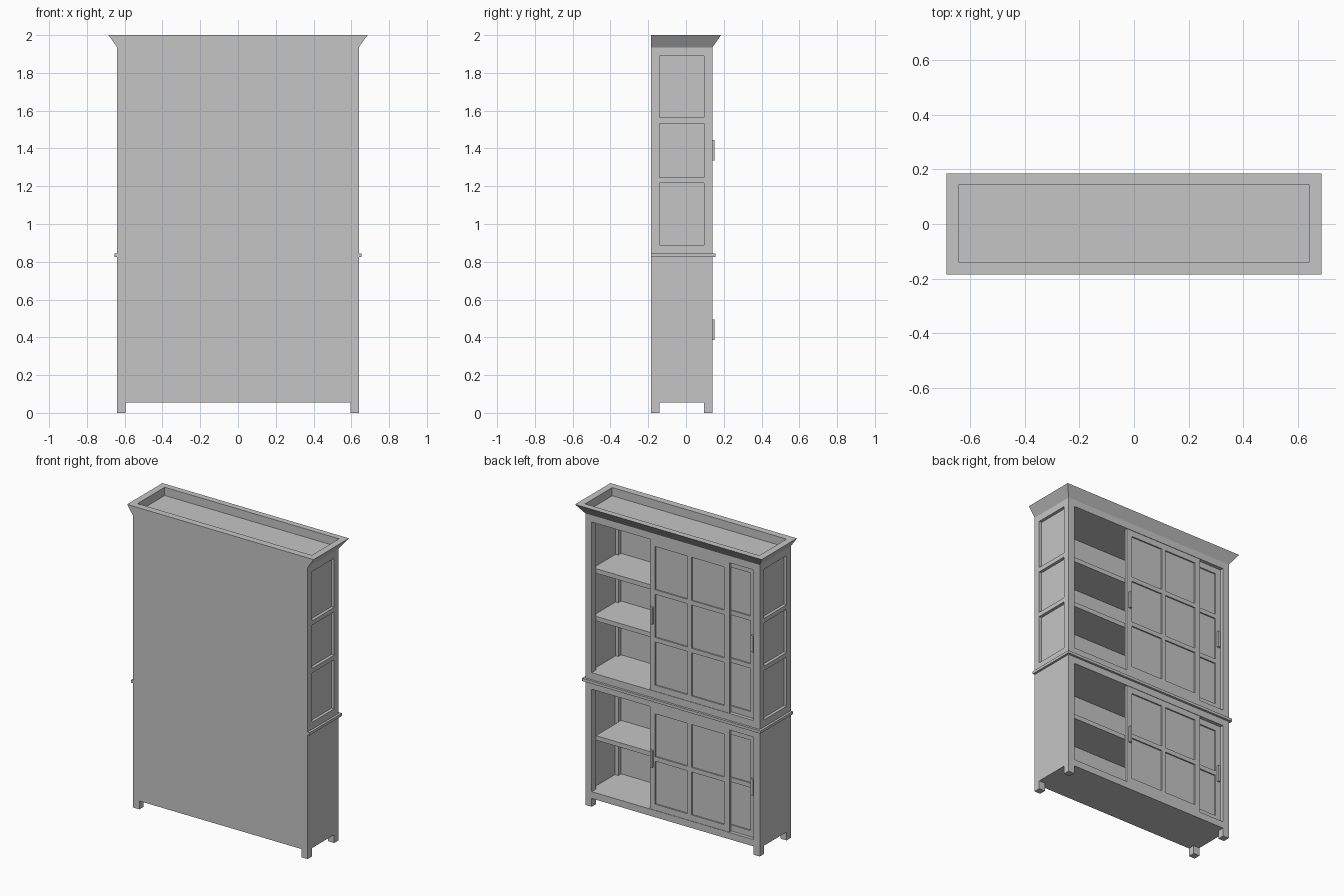
import bpy
import bmesh

if "Cube" in bpy.data.objects:
    bpy.data.objects.remove(bpy.data.objects["Cube"], do_unlink=True)

grey = bpy.data.materials.new("plain grey")
grey.use_nodes = True
grey.diffuse_color = (0.56, 0.56, 0.56, 1)
grey.node_tree.nodes["Principled BSDF"].inputs["Base Color"].default_value = grey.diffuse_color


def finish(name, bm):
    bmesh.ops.recalc_face_normals(bm, faces=bm.faces)
    mesh = bpy.data.meshes.new(name)
    bm.to_mesh(mesh)
    bm.free()
    mesh.materials.append(grey)
    obj = bpy.data.objects.new(name, mesh)
    bpy.context.collection.objects.link(obj)
    return obj


def add_box(bm, xs, ys, zs):
    verts = bmesh.ops.create_cube(bm, size=1)["verts"]
    for v in verts:
        for i, (lo, hi) in enumerate((xs, ys, zs)):
            v.co[i] = lo if v.co[i] < 0 else hi


def box(name, xs, ys, zs):
    bm = bmesh.new()
    add_box(bm, xs, ys, zs)
    return finish(name, bm)


W, BACK, FRONT = 0.64, -0.185, 0.14     # carcass extents
POST, BAR = 0.045, 0.03                 # post and glazing bar widths
INNER = W - POST
UPPER, LOWER = (0.89, 1.89), (0.10, 0.78)
SHELF_FRONT = FRONT - POST


def rows(z0, z1, count):
    """Vertical spans of equal panes separated by glazing bars."""
    h = (z1 - z0 - BAR * (count - 1)) / count
    return [(z0 + i * (h + BAR), z0 + i * (h + BAR) + h) for i in range(count)]


UPPER_ROWS = rows(0.93, 1.85, 3)
LOWER_ROWS = rows(0.14, 0.74, 2)

# Carcass: back, floor, middle and top slabs
box("back_panel", (-W, W), (BACK, BACK + 0.015), (0.055, 1.935))
box("bottom_slab", (-W, W), (BACK, FRONT), (0.055, LOWER[0]))
box("middle_slab", (-W, W), (BACK, FRONT), (LOWER[1], UPPER[0]))
box("top_slab", (-W, W), (BACK, FRONT), (UPPER[1], 1.94))
box("waist_moulding", (-0.655, 0.655), (BACK, 0.155), (0.825, 0.843))

# Corner posts running down into the feet
for side, s in (("left", 1), ("right", -1)):
    xs = sorted((s * INNER, s * W))
    for end, y0 in (("front", FRONT - POST), ("back", BACK)):
        box(f"{side}_{end}_post", xs, (y0, y0 + POST), (0, 1.935))
    span = (BACK + POST, FRONT - POST)
    # Thin lower side and glazed upper side
    box(f"{side}_lower_side", sorted((s * (W - 0.02), s * W)), span, (0.055, 0.825))
    box(f"{side}_side_glass", sorted((s * (W - 0.025), s * (W - 0.02))), span, UPPER)
    for a, b in zip(UPPER_ROWS, UPPER_ROWS[1:]):
        box(f"{side}_side_rail", xs, span, (a[1], b[0]))

# Shelves line up with the glazing bars
for spans in (UPPER_ROWS, LOWER_ROWS):
    for a, b in zip(spans, spans[1:]):
        box("shelf", (-INNER, INNER), (BACK + 0.015, SHELF_FRONT), (a[1], b[0]))


def sliding_door(name, x0, y_front, zs, spans, handle_x):
    """Framed door with two columns of panes and a slim pull."""
    stile, pane, thick = 0.04, 0.237, 0.02
    x1 = x0 + 2 * stile + 2 * pane + BAR
    ys = (y_front - thick, y_front)
    bm = bmesh.new()
    for a, w in ((x0, stile), (x0 + stile + pane, BAR), (x1 - stile, stile)):
        add_box(bm, (a, a + w), ys, zs)
    edges = [zs[0]] + [z for span in spans for z in span] + [zs[1]]
    for col in (x0 + stile, x0 + stile + pane + BAR):
        for lo, hi in zip(edges[::2], edges[1::2]):
            add_box(bm, (col, col + pane), ys, (lo, hi))
    finish(name, bm)
    box(name + "_glass", (x0 + stile, x1 - stile), (y_front - 0.013, y_front - 0.009),
        (zs[0] + stile, zs[1] - stile))
    mid = sum(zs) / 2
    box(name + "_handle", (handle_x - 0.008, handle_x + 0.008),
        (y_front, y_front + 0.015), (mid - 0.055, mid + 0.055))


# Outer doors slid along the track, inner doors at the end
for level, zs, spans in (("upper", UPPER, UPPER_ROWS), ("lower", LOWER, LOWER_ROWS)):
    sliding_door(f"{level}_outer_door", -0.414, 0.137, zs, spans, 0.15)
    sliding_door(f"{level}_inner_door", -INNER, 0.116, zs, spans, -0.575)

# Flared cornice with a sunken top
bm = bmesh.new()
loops = []
for x, y0, y1, z in ((W, BACK, FRONT, 1.935), (0.685, BACK, 0.185, 2.0),
                     (W, -0.14, 0.145, 2.0), (W, -0.14, 0.145, 1.945)):
    loops.append([bm.verts.new(p) for p in
                  ((-x, y0, z), (x, y0, z), (x, y1, z), (-x, y1, z))])
for a, b in zip(loops, loops[1:]):
    for i in range(4):
        j = (i + 1) % 4
        bm.faces.new((a[i], a[j], b[j], b[i]))
bm.faces.new(loops[0])
bm.faces.new(loops[-1])
finish("cornice", bm)
